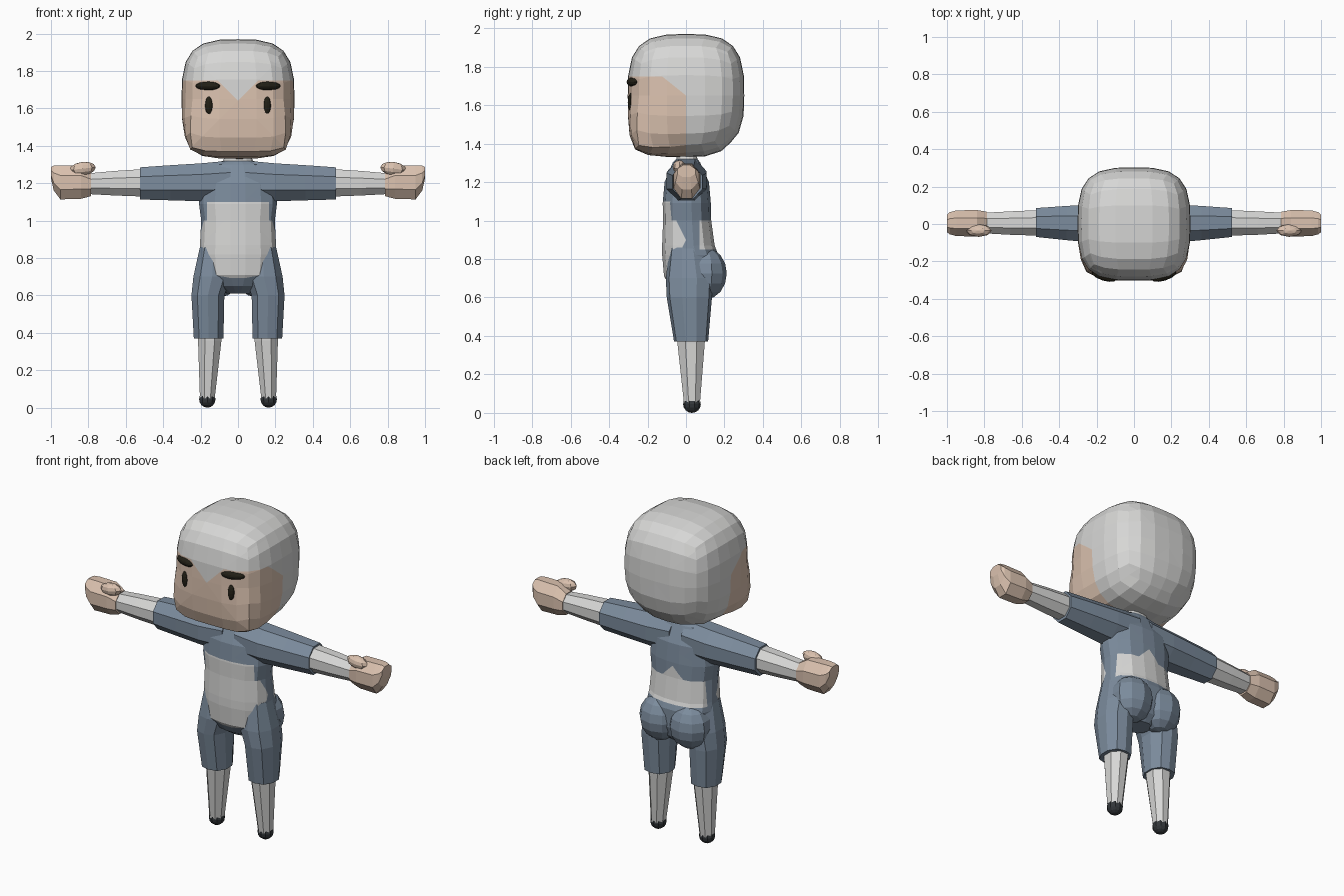
import bpy, bmesh, math
from mathutils import Vector, Matrix

cube = bpy.data.objects.get("Cube")
if cube:
    bpy.data.objects.remove(cube, do_unlink=True)


def material(name, r, g, b):
    m = bpy.data.materials.new(name)
    m.use_nodes = True
    m.diffuse_color = (r, g, b, 1)
    for node in m.node_tree.nodes:
        if node.type == 'BSDF_PRINCIPLED':
            node.inputs["Base Color"].default_value = (r, g, b, 1)
    return m


GREY = material("light grey", .68, .68, .67)
SKIN = material("skin", .71, .54, .43)
BLUE = material("slate blue", .2, .26, .335)
BOOT = material("boot charcoal", .035, .04, .045)
DARK = material("dark brown", .016, .014, .008)


def finish(bm, name, mats, rule=None, cuts=(), mirrored=False):
    """Slice along colour borders, colour faces by rule, make the object."""
    for co, no in cuts:
        geom = bm.verts[:] + bm.edges[:] + bm.faces[:]
        bmesh.ops.bisect_plane(bm, geom=geom, dist=1e-5, plane_co=co, plane_no=no)
    if mirrored:
        bmesh.ops.scale(bm, vec=(-1, 1, 1), verts=bm.verts)
    bmesh.ops.recalc_face_normals(bm, faces=bm.faces)
    for f in bm.faces:
        f.material_index = rule(f.calc_center_median()) if rule else 0
    me = bpy.data.meshes.new(name)
    bm.to_mesh(me)
    bm.free()
    for m in mats:
        me.materials.append(m)
    ob = bpy.data.objects.new(name, me)
    bpy.context.collection.objects.link(ob)
    return ob


def ellipse(cu, cv, ru, rv, sides, power):
    """Rounded-square outline around a centre."""
    pts = []
    for i in range(sides):
        a = math.tau * (i + .5) / sides
        c, s = math.cos(a), math.sin(a)
        k = (abs(c) ** power + abs(s) ** power) ** (-1 / power)
        pts.append((cu + ru * c * k, cv + rv * s * k))
    return pts


def loft(rings):
    bm = bmesh.new()
    loops = [[bm.verts.new(p) for p in ring] for ring in rings]
    for a, b in zip(loops, loops[1:]):
        for i in range(len(a)):
            j = (i + 1) % len(a)
            bm.faces.new((a[i], a[j], b[j], b[i]))
    bm.faces.new(loops[0])
    bm.faces.new(loops[-1])
    return bm


def upright(rows, sides, power):
    """Rows: height, centre x, half width, front y, back y."""
    return loft([[(x, y, z) for x, y in
                  ellipse(cx, (yf + yb) / 2, rx, (yb - yf) / 2, sides, power)]
                 for z, cx, rx, yf, yb in rows])


def sideways(rows, sides, power):
    """Rows: x, low z, high z, front y, back y."""
    return loft([[(x, y, z) for y, z in
                  ellipse((yf + yb) / 2, (lo + hi) / 2, (yb - yf) / 2, (hi - lo) / 2, sides, power)]
                 for x, lo, hi, yf, yb in rows])


def ball(centre, size, u=10, v=6, turn=None):
    bm = bmesh.new()
    bmesh.ops.create_uvsphere(bm, u_segments=u, v_segments=v, radius=1)
    mat = Matrix.Translation(centre) @ (turn or Matrix()) @ Matrix.Diagonal((*size, 1))
    bmesh.ops.transform(bm, matrix=mat, verts=bm.verts)
    return bm


# Head: gridded cube rounded into a soft box, flatter at the chin
bm = bmesh.new()
bmesh.ops.create_cube(bm, size=2)
bmesh.ops.subdivide_edges(bm, edges=bm.edges[:], cuts=5, use_grid_fill=True)
for v in bm.verts:
    p = v.co.copy()
    low = max(0, -p.z)
    n = 3.2 + 2 * max(0, -p.y) * low - .6 * max(0, p.y) * low
    k = sum(abs(c) ** n for c in p) ** (-1 / n)
    v.co = Vector((p.x * .302, p.y * .303, p.z * .32)) * k + Vector((0, 0, 1.65))


def head_rule(c):
    peak = c.z < 1.64 + abs(c.x)
    return int(c.y < 0 and c.z < 1.75 and peak and c.z < 1.65 - c.y * .8)


finish(bm, "head", [GREY, SKIN], head_rule, [
    ((0, 0, 1.75), (0, 0, 1)), ((0, 0, 1.65), (0, .8, 1)),
    ((0, 0, 1.64), (1, 0, -1)), ((0, 0, 1.64), (-1, 0, -1))])

# Torso: suit with a pale front panel and a pale band on the lower back
torso = upright([
    (.61, 0, .06, -.02, .11), (.65, 0, .13, -.08, .15), (.71, 0, .195, -.115, .17),
    (.82, 0, .208, -.125, .17), (.87, 0, .205, -.125, .15), (1.0, 0, .198, -.12, .132),
    (1.09, 0, .21, -.122, .13), (1.2, 0, .2, -.112, .12), (1.3, 0, .15, -.07, .075),
    (1.32, 0, .08, -.05, .06), (1.37, 0, .06, -.05, .05)], 16, 2.5)


def torso_rule(c):
    if c.z > 1.315:
        return 1
    if c.y > 0:
        return int(c.y > .07 and .85 < c.z < max(1, 1.07 - abs(c.x)))
    if c.z > 1:
        return int(c.z < 1.1 and abs(c.x) < .165)
    return int(c.y < (.9 - c.z) * .5 and c.y < (c.z - .9) * .5)


finish(torso, "torso", [BLUE, GREY], torso_rule, [
    ((0, 0, 1.1), (0, 0, 1)), ((0, 0, 1), (0, 0, 1)), ((0, 0, .85), (0, 0, 1)),
    ((.165, 0, 0), (1, 0, 0)), ((-.165, 0, 0), (1, 0, 0)), ((0, .07, 0), (0, 1, 0)),
    ((0, 0, .9), (0, 1, .5)), ((0, 0, .9), (0, 1, -.5)),
    ((0, 0, 1.07), (1, 0, 1)), ((0, 0, 1.07), (-1, 0, 1))])

for side, flip in (("left", False), ("right", True)):
    def add(bm, part, mat):
        return finish(bm, side + "_" + part, [mat], mirrored=flip)

    # Face details
    add(ball((.16, -.277, 1.72), (.07, .026, .024), 12, 8, Matrix.Rotation(.3, 4, 'Z')),
        "eyebrow", DARK)
    add(ball((.155, -.283, 1.615), (.022, .02, .05), 10, 8), "eye", DARK)

    # Arm
    add(sideways([(.04, 1.1, 1.325, -.1, .11), (.2, 1.1, 1.31, -.105, .11),
                  (.36, 1.105, 1.3, -.09, .1), (.525, 1.11, 1.288, -.072, .088)], 8, 2.6),
        "sleeve", BLUE)
    add(sideways([(.48, 1.125, 1.28, -.066, .078), (.66, 1.132, 1.268, -.06, .07),
                  (.8, 1.14, 1.255, -.052, .062)], 8, 2.6), "forearm", GREY)
    add(sideways([(.785, 1.13, 1.26, -.056, .066), (.84, 1.115, 1.295, -.068, .076),
                  (.95, 1.112, 1.297, -.066, .074), (.985, 1.16, 1.295, -.056, .064),
                  (1.0, 1.225, 1.288, -.045, .05)], 8, 3.2), "hand", SKIN)
    add(ball((.83, -.035, 1.278), (.07, .034, .036), 8, 6, Matrix.Rotation(.12, 4, 'Y')),
        "thumb", SKIN)

    # Leg
    add(ball((.1, .1, .725), (.125, .112, .135), 10, 8), "buttock", BLUE)
    add(upright([(.86, .13, .075, -.085, .1), (.7, .138, .103, -.105, .14),
                 (.6, .161, .09, -.1, .135), (.37, .157, .081, -.062, .115)], 10, 2.5),
        "thigh", BLUE)
    add(upright([(.45, .153, .07, -.05, .102), (.36, .151, .065, -.047, .1),
                 (.05, .164, .041, -.012, .074)], 8, 2.6), "shin", GREY)
    add(ball((.164, .031, .045), (.046, .046, .045), 10, 8), "foot", BOOT)
